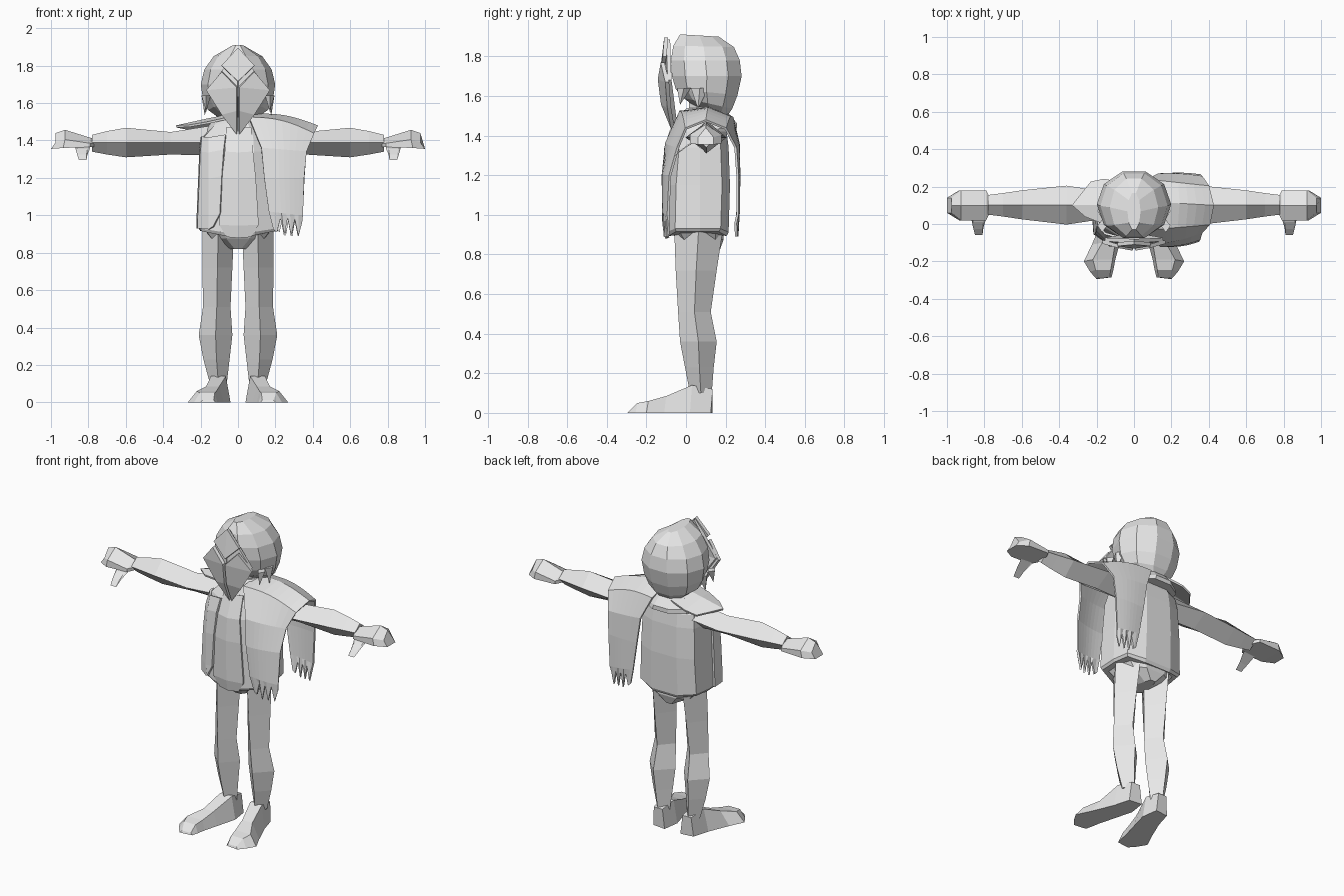
import bpy, bmesh, math

grey = bpy.data.materials.new("light_grey")
grey.diffuse_color = (0.8, 0.8, 0.8, 1)


def make(name, verts, faces, mirror=False, thick=0):
    """Flat-shaded object, optionally thickened and mirrored across x."""
    me = bpy.data.meshes.new(name)
    me.from_pydata(verts, [], faces)
    bm = bmesh.new()
    bm.from_mesh(me)
    bmesh.ops.recalc_face_normals(bm, faces=bm.faces)
    bm.to_mesh(me)
    bm.free()
    me.materials.append(grey)
    ob = bpy.data.objects.new(name, me)
    bpy.context.collection.objects.link(ob)
    if thick:
        m = ob.modifiers.new("thickness", 'SOLIDIFY')
        m.thickness, m.offset = thick, 0
    if mirror:
        ob.modifiers.new("mirror", 'MIRROR')
    return ob


def loft(name, rings, mirror=False):
    """Skin a list of equal-length rings and cap both ends."""
    n = len(rings[0])
    verts = [p for r in rings for p in r]
    faces = [(i * n + j, i * n + (j + 1) % n, (i + 1) * n + (j + 1) % n, (i + 1) * n + j)
             for i in range(len(rings) - 1) for j in range(n)]
    faces += [tuple(range(n)), tuple(range(len(verts) - n, len(verts)))]
    return make(name, verts, faces, mirror)


def sheet(name, rows, thick=0.012, mirror=False):
    """Thin cloth grid from rows of points."""
    n = len(rows[0])
    faces = [(i * n + j, i * n + j + 1, (i + 1) * n + j + 1, (i + 1) * n + j)
             for i in range(len(rows) - 1) for j in range(n - 1)]
    return make(name, [p for r in rows for p in r], faces, mirror, thick)


def oval(x0, x1, y0, y1, z, n, turn=0.0, tilt=0.0):
    pts = [((x0 + x1) / 2 + (x1 - x0) / 2 * math.sin(2 * math.pi * (k + turn) / n),
            (y0 + y1) / 2 - (y1 - y0) / 2 * math.cos(2 * math.pi * (k + turn) / n)) for k in range(n)]
    return [(x, y, z + tilt * (y - .1)) for x, y in pts]


# Legs: four-sided with a ridge down the front
loft("leg", [oval(x0, x1, y0, y1, z, 4) for x0, x1, y0, y1, z in (
    (.06, .15, .02, .13, .10), (.045, .185, -.005, .14, .23), (.03, .21, -.03, .155, .36),
    (.04, .187, -.04, .125, .51), (.03, .19, -.052, .155, .72), (.02, .19, -.06, .19, .95))], True)

# Feet: splayed outward, low at the toe
loft("foot", [[(a, y, 0), (b, y - .01, 0), (d, y, h), (c, y, h)] for y, a, b, c, d, h in (
    (.135, .055, .14, .07, .13, .12), (.03, .04, .17, .065, .145, .14),
    (-.10, .075, .225, .10, .17, .085), (-.19, .10, .268, .115, .22, .06),
    (-.245, .11, .235, .125, .205, .05), (-.285, .12, .20, .13, .19, .012))], True)


# Arms: four-sided with a ridge along the front
def arm_ring(x, y0, y1, z0, z1):
    return [(x, y0, 1.39), (x, (y0 + y1) / 2, z1), (x, y1, 1.39), (x, (y0 + y1) / 2, z0)]


loft("arm", [arm_ring(*r) for r in (
    (.14, .03, .17, 1.32, 1.48), (.36, -.003, .205, 1.325, 1.445), (.60, .025, .18, 1.31, 1.468),
    (.70, .04, .165, 1.325, 1.45), (.78, .05, .155, 1.34, 1.43))], True)

# Hands: wedge with a ridge on top, thumb pointing forward and down
loft("hand", [[(x + k, .1 - w, zb), (x, .1 - w, zm), (x, .1, zt), (x, .1 + w, zm), (x + k, .1 + w, zb)]
              for x, w, zb, zm, zt, k in (
    (.77, .04, 1.365, 1.385, 1.41, 0), (.79, .08, 1.365, 1.385, 1.415, 0),
    (.925, .08, 1.36, 1.405, 1.457, .01), (.975, .04, 1.355, 1.39, 1.44, .025))], True)
loft("thumb", [[(a, y, z), (b, y, z), (b, y + .03, z + h), (a, y + .03, z + h)] for a, b, y, z, h in (
    (.79, .87, .03, 1.36, .02), (.805, .86, -.02, 1.325, .03), (.81, .85, -.058, 1.295, .03))], True)


# Torso: tunic flaring at the hem, with a slight ridge down each side
def body_ring(w, f, s, b, z, dip=0):
    return [(-w * .45, f, z - dip), (w * .45, f, z - dip), (w, s, z), (w + .006, .07, z), (w - .01, b - .04, z),
            (w * .45, b, z - dip), (-w * .45, b, z - dip), (-w + .01, b - .04, z), (-w - .006, .07, z), (-w, s, z)]


loft("tunic", [body_ring(*r) for r in (
    (.195, -.09, -.05, .205, .915, .022), (.205, -.10, -.055, .215, .93, .018),
    (.196, -.102, -.05, .222, 1.15), (.19, -.09, -.035, .215, 1.34),
    (.18, -.065, -.005, .205, 1.42), (.11, -.02, .03, .18, 1.50))])
loft("pelvis", [body_ring(.18, -.08, -.04, .19, .93), body_ring(.14, -.05, -.01, .19, .875),
                body_ring(.04, .0, .03, .17, .82)])

# Open vest flap on the uncovered side, running up to the neck
sheet("vest_flap", [[(-a, f, z + .01), (-.155, f + .025, z - .005), (-w, s, z), (-w - .005, .03, z)]
                    for a, z, f, s, w in (
    (.13, .93, -.114, -.05, .212), (.095, 1.0, -.116, -.053, .21), (.085, 1.2, -.113, -.05, .202),
    (.075, 1.34, -.10, -.035, .196), (.065, 1.42, -.075, -.005, .188))])
# Front placket
sheet("front_panel", [[(-a, -.10 + d, z), (0, -.11 + d, z - .005), (a + .01, -.10 + d, z)] for a, z, d in (
    (.06, .885, .01), (.10, .95, 0), (.085, 1.2, -.004), (.07, 1.34, .006), (.06, 1.47, .055))])

# Cape over one shoulder, hanging front and back with a torn hem
inner = [(.19, -.105, .93), (.165, -.115, 1.02), (.14, -.117, 1.2), (.125, -.10, 1.36), (.06, -.03, 1.52),
         (.06, .12, 1.535), (.07, .235, 1.49), (.13, .265, 1.36), (.155, .265, 1.2), (.185, .26, 1.02),
         (.205, .255, .93)]
outer = [(.34, -.085, .93), (.345, -.09, 1.0), (.352, -.08, 1.2), (.365, -.04, 1.34), (.405, .0, 1.435),
         (.425, .1, 1.475), (.40, .20, 1.435), (.365, .25, 1.34), (.355, .26, 1.2), (.345, .26, 1.0),
         (.34, .25, .93)]
cols = 8
cape = []
for i, (p, q) in enumerate(zip(inner, outer)):
    row = []
    for j in range(cols + 1):
        t = j / cols
        x, y, z = [a + (b - a) * t for a, b in zip(p, q)]
        bulge = math.sin(math.pi * t)
        if 4 <= i <= 6:
            z += .025 * bulge
        else:
            y += (-.01 if i < 4 else .006) * bulge
        if i in (0, 10):
            z = (.925, .91, .985, .89, .985, .89, .98, .89, .96)[j]
        row.append((x, y, z))
    cape.append(row)
sheet("cape", cape)

# Neck, scarf ring and the flap lying on the other shoulder
loft("neck", [oval(-.065, .065, .01, .15, z, 8, .5) for z in (1.42, 1.64)])
loft("scarf", [oval(*r, 10, .5) for r in (
    (-.18, .18, -.045, .265, 1.435), (-.17, .16, -.045, .265, 1.462),
    (-.13, .12, -.025, .22, 1.512), (-.08, .08, .0, .17, 1.54))])
sheet("shoulder_flap", [[(-.05, -.01, 1.52), (-.16, .0, 1.495), (-.26, .04, 1.478)],
                        [(-.05, .10, 1.535), (-.18, .10, 1.508), (-.33, .10, 1.475)],
                        [(-.05, .22, 1.50), (-.16, .24, 1.475), (-.23, .225, 1.455)]])

# Head of hair: faceted helmet, low at the nape, highest toward the brow
loft("hair", [oval(-w, w, y0, y1, z, 10, .5, t) for w, y0, y1, z, t in (
    (.11, .03, .215, 1.535, -.3), (.16, -.02, .24, 1.565, -.22), (.187, -.06, .268, 1.62, -.1),
    (.199, -.08, .29, 1.70, 0), (.18, -.085, .28, 1.78, 0), (.13, -.072, .25, 1.85, -.02),
    (.035, -.035, .17, 1.903, -.06))])
# Flat pointed locks beside the face
for name, cy, tip, w in (("front_lock", -.01, (.17, -.03, 1.555), .035),
                         ("side_lock", .07, (.178, .06, 1.535), .045)):
    top = oval(.145, .195, cy - w, cy + w, 1.64, 4)
    make(name, top + [tip], [(0, 1, 2, 3)] + [(k, (k + 1) % 4, 4) for k in range(4)], True)

# Mask: two cheek plates split by a groove, a crest above and a thin backing
make("mask_cheek", [(.005, -.133, 1.685), (.085, -.118, 1.768), (.168, -.095, 1.67),
                    (.085, -.085, 1.54), (.005, -.066, 1.435), (.005, -.117, 1.56)],
     [(0, 1, 2), (0, 2, 3, 5), (3, 4, 5)], True, .02)
make("mask_crest", [(0, -.122, 1.715), (.088, -.108, 1.80), (0, -.10, 1.895)], [(0, 1, 2)], True, .02)
make("mask_back", [(0, -.09, 1.885), (.155, -.083, 1.68), (0, -.055, 1.46), (0, -.105, 1.68)],
     [(0, 3, 1), (3, 2, 1)], True, .02)
